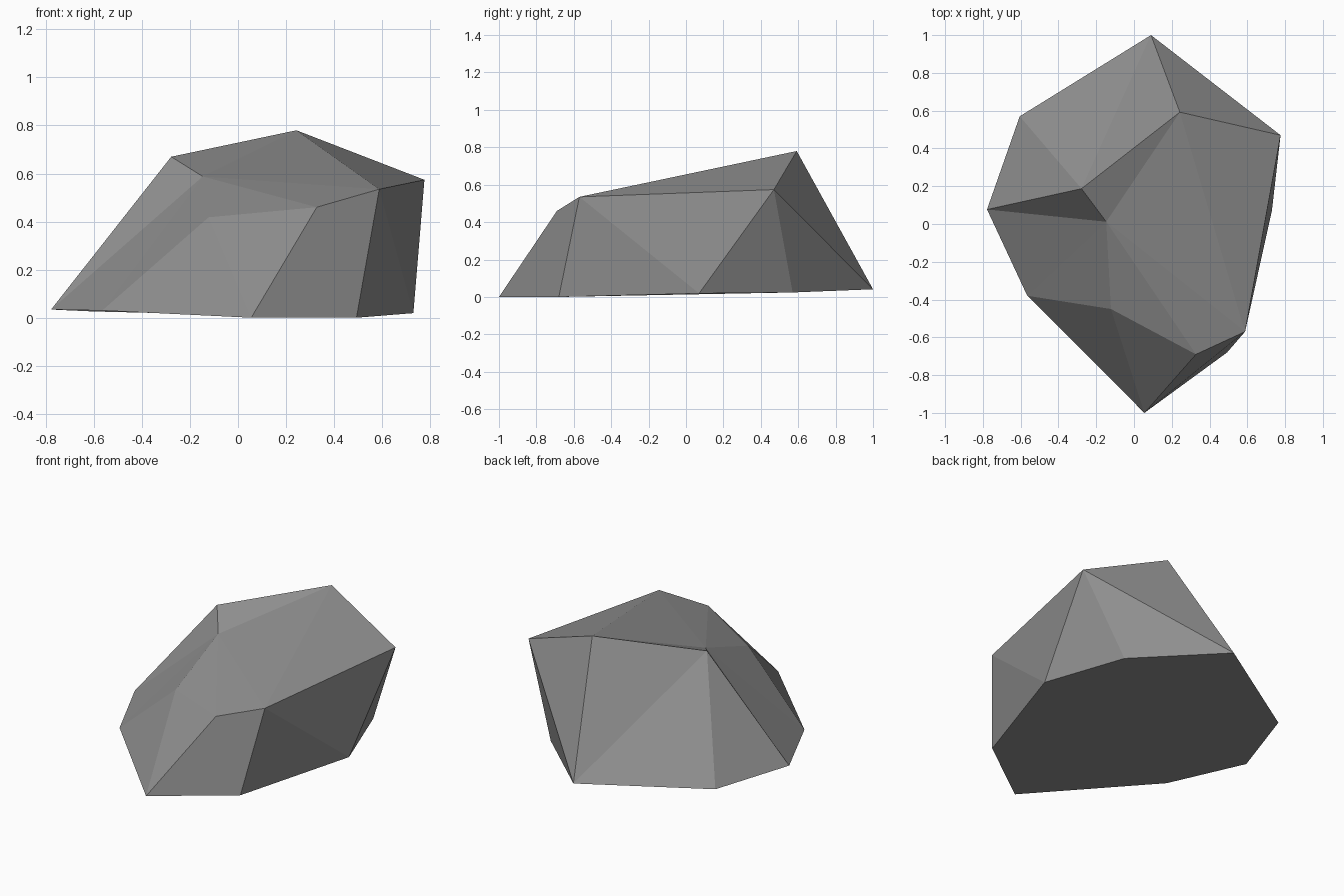
import bpy, bmesh

if "Cube" in bpy.data.objects:
    bpy.data.objects.remove(bpy.data.objects["Cube"])

# Corner points of the faceted boulder: base outline (a-h), then upper corners (i-o)
base = [(0.09, 1.0, 0.041), (-0.605, 0.57, 0.026), (-0.778, 0.077, 0.034),
        (-0.565, -0.38, 0.030), (0.055, -1.0, 0.0), (0.493, -0.68, 0.0),
        (0.73, 0.07, 0.019), (0.55, 0.57, 0.024)]
crown = [(0.243, 0.592, 0.78), (-0.278, 0.187, 0.67), (-0.147, 0.012, 0.588),
         (-0.122, -0.45, 0.418), (0.328, -0.69, 0.46), (0.588, -0.57, 0.535),
         (0.776, 0.47, 0.574)]

# Facets, one letter per corner: underside, back, left notch, top, front, right
facets = ("abcdefgh abj aji bcj cjk cdk dlk ijk ikn kmn klm ino aio "
          "del eml efnm fgn gon gho hao").split()

bm = bmesh.new()
corners = [bm.verts.new(p) for p in base + crown]
for f in facets:
    bm.faces.new([corners[ord(c) - ord("a")] for c in f])
bmesh.ops.recalc_face_normals(bm, faces=bm.faces[:])
mesh = bpy.data.meshes.new("boulder")
bm.to_mesh(mesh)
bm.free()

# Plain grey stone
stone = bpy.data.materials.new("stone grey")
stone.diffuse_color = (0.28, 0.28, 0.28, 1)
stone.use_nodes = True
stone.node_tree.nodes["Principled BSDF"].inputs["Base Color"].default_value = stone.diffuse_color
mesh.materials.append(stone)

boulder = bpy.data.objects.new("boulder", mesh)
bpy.context.collection.objects.link(boulder)
